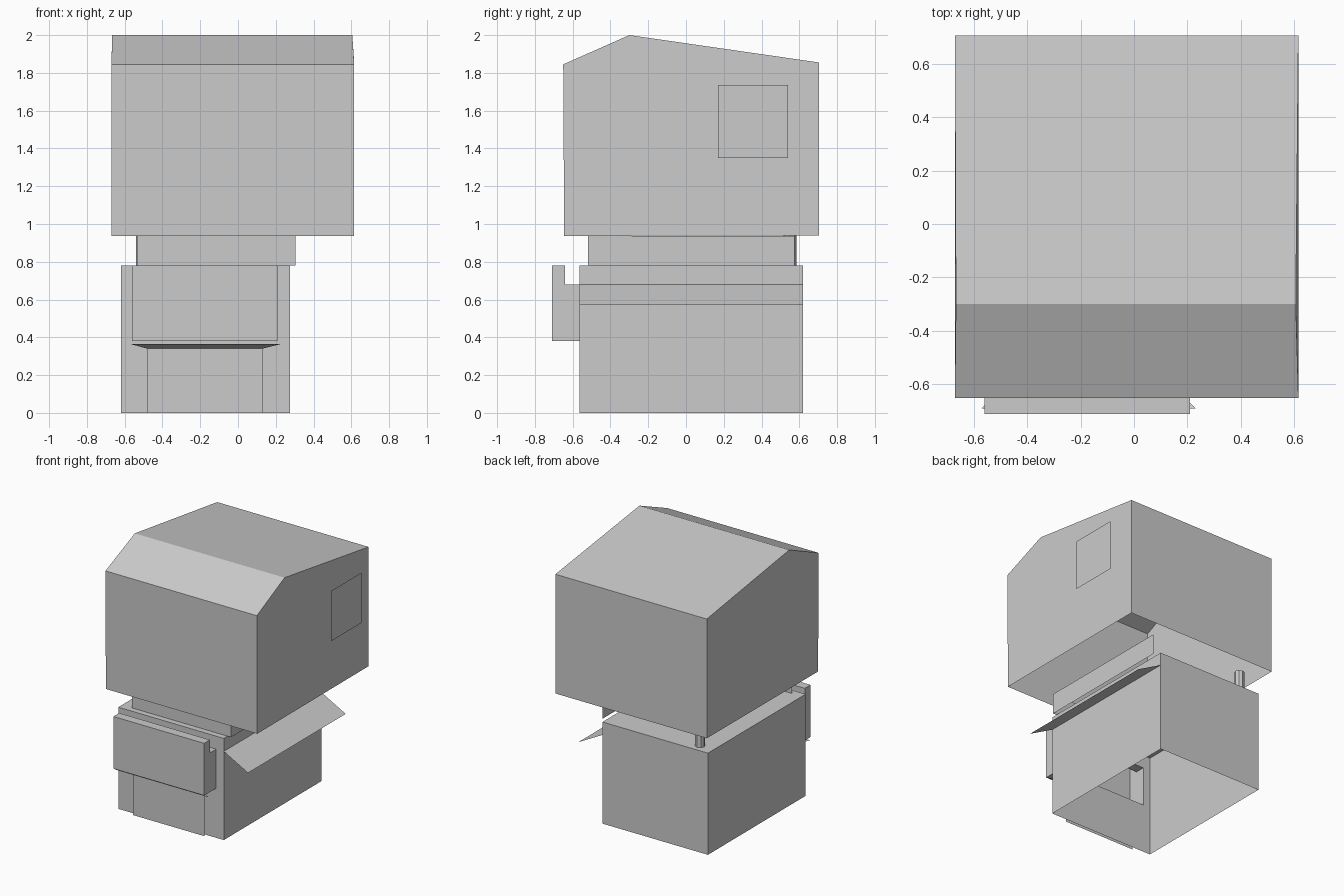
import bpy, bmesh

if "Cube" in bpy.data.objects:
    bpy.data.objects.remove(bpy.data.objects["Cube"])


def mesh_object(name, verts, faces):
    mesh = bpy.data.meshes.new(name)
    mesh.from_pydata(verts, [], faces)
    mesh.update()
    obj = bpy.data.objects.new(name, mesh)
    bpy.context.collection.objects.link(obj)
    return obj


def sheet(name, *corners):
    return mesh_object(name, corners, [range(len(corners))])


def side_sheet(name, x, y0, y1, z0, z1):
    return sheet(name, (x, y0, z0), (x, y1, z0), (x, y1, z1), (x, y0, z1))


def front_sheet(name, y, x0, x1, z0, z1):
    return sheet(name, (x0, y, z0), (x1, y, z0), (x1, y, z1), (x0, y, z1))


def shell(name, profile, x0, x1, open_edge):
    """Extrude a (y, z) profile along x, leaving one profile edge open."""
    n = len(profile)
    verts = [(x, y, z) for x in (x0, x1) for y, z in profile]
    faces = [list(range(n))[::-1], list(range(n, 2 * n))]
    faces += [(i, (i + 1) % n, (i + 1) % n + n, i + n)
              for i in range(n) if i != open_edge]
    obj = mesh_object(name, verts, faces)
    bm = bmesh.new()
    bm.from_mesh(obj.data)
    bmesh.ops.recalc_face_normals(bm, faces=bm.faces)
    bm.to_mesh(obj.data)
    bm.free()
    return obj


# Upper storey with off-centre gable, open underneath
upper = shell("upper_storey",
              [(-0.645, 0.937), (-0.65, 1.845), (-0.30, 2.0),
               (0.705, 1.855), (0.705, 0.94)], -0.67, 0.615, 4)
for v in upper.data.vertices:
    if v.co.z > 1.9:
        v.co.x += 0.004 if v.co.x < 0 else -0.01
side_sheet("upper_sign", 0.67, 0.17, 0.54, 1.35, 1.735)

# Lower storey: open underneath, front wall has an opening into the counter
X0, X1, Y0, Y1, H = -0.62, 0.275, -0.565, 0.62, 0.78
C0, C1, CZ0, CZ1 = -0.56, 0.21, 0.38, 0.68
mesh_object("lower_storey",
            [(x, y, z) for z in (0, H) for x, y in
             ((X0, Y0), (X1, Y0), (X1, Y1), (X0, Y1))],
            [(1, 2, 6, 5), (2, 3, 7, 6), (3, 0, 4, 7), (4, 5, 6, 7)])
for name, a, b, c, d in (("front_wall_left", X0, C0, 0, H),
                         ("front_wall_right", C1, X1, 0, H),
                         ("front_wall_base", C0, C1, 0, CZ0),
                         ("front_wall_top", C0, C1, CZ1, H)):
    front_sheet(name, Y0, a, b, c, d)

# Hollow stepped counter front
shell("counter", [(Y0, CZ0), (-0.71, CZ0), (-0.71, H), (-0.64, H),
                  (-0.64, CZ1), (Y0, CZ1)], C0, C1, 5)

# Door sheet with flared canopy above it
front_sheet("door", -0.59, -0.48, 0.13, 0, 0.34)
sheet("door_canopy", (-0.48, -0.59, 0.34), (0.13, -0.59, 0.34),
      (0.23, -0.69, 0.365), (-0.57, -0.69, 0.365))

# Side awning and windows
sheet("side_awning", (X1, Y0, 0.68), (0.48, Y0, 0.57),
      (0.48, Y1, 0.57), (X1, Y1, 0.68))
for i in range(3):
    y = -0.47 + 0.395 * i
    side_sheet("side_window", X1 + 0.004, y, y + 0.21, 0.25, 0.36)

# Panels and post between the storeys
front_sheet("front_panel", -0.52, -0.535, 0.305, H, 0.937)
side_sheet("side_panel", 0.305, -0.52, 0.575, H, 0.937)
bpy.ops.mesh.primitive_cylinder_add(vertices=8, radius=0.035, depth=0.16,
                                    location=(-0.505, 0.55, 0.86))
bpy.context.object.name = "corner_post"
